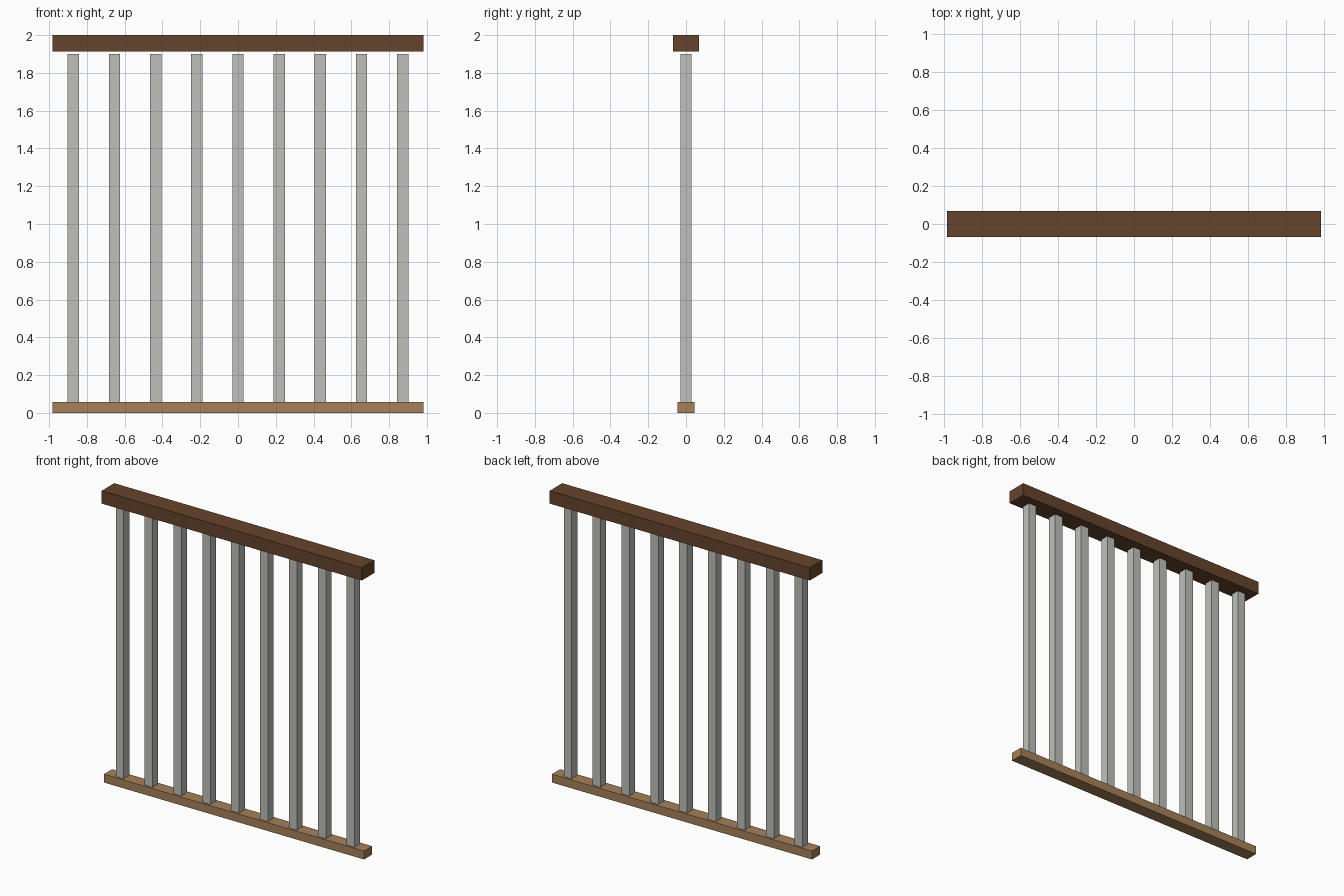
import bpy

if "Cube" in bpy.data.objects:
    bpy.data.objects.remove(bpy.data.objects["Cube"], do_unlink=True)


def material(name, rgb):
    mat = bpy.data.materials.new(name)
    mat.use_nodes = True
    colour = (*rgb, 1.0)
    mat.diffuse_color = colour
    mat.node_tree.nodes["Principled BSDF"].inputs["Base Color"].default_value = colour
    return mat


def box(name, x, width, depth, bottom, top, mat):
    bpy.ops.mesh.primitive_cube_add(size=1, location=(x, 0, (bottom + top) / 2))
    obj = bpy.context.object
    obj.name = name
    obj.scale = (width, depth, top - bottom)
    bpy.ops.object.transform_apply(location=False, rotation=False, scale=True)
    obj.data.materials.append(mat)
    return obj


dark_wood = material("dark wood", (0.13, 0.058, 0.025))
light_wood = material("light wood", (0.38, 0.22, 0.10))
pale_grey = material("pale grey paint", (0.52, 0.52, 0.49))

LENGTH = 1.964
SPACING = 0.218
COUNT = 9

# Rails: wide handrail above, slim sill below
box("handrail", 0, LENGTH, 0.136, 1.913, 2.0, dark_wood)
box("bottom_rail", 0, LENGTH, 0.088, 0, 0.057, light_wood)

# Square balusters, stopping just short of the handrail
for i in range(COUNT):
    x = (i - (COUNT - 1) / 2) * SPACING
    box(f"baluster_{i + 1}", x, 0.06, 0.06, 0.057, 1.9, pale_grey)
